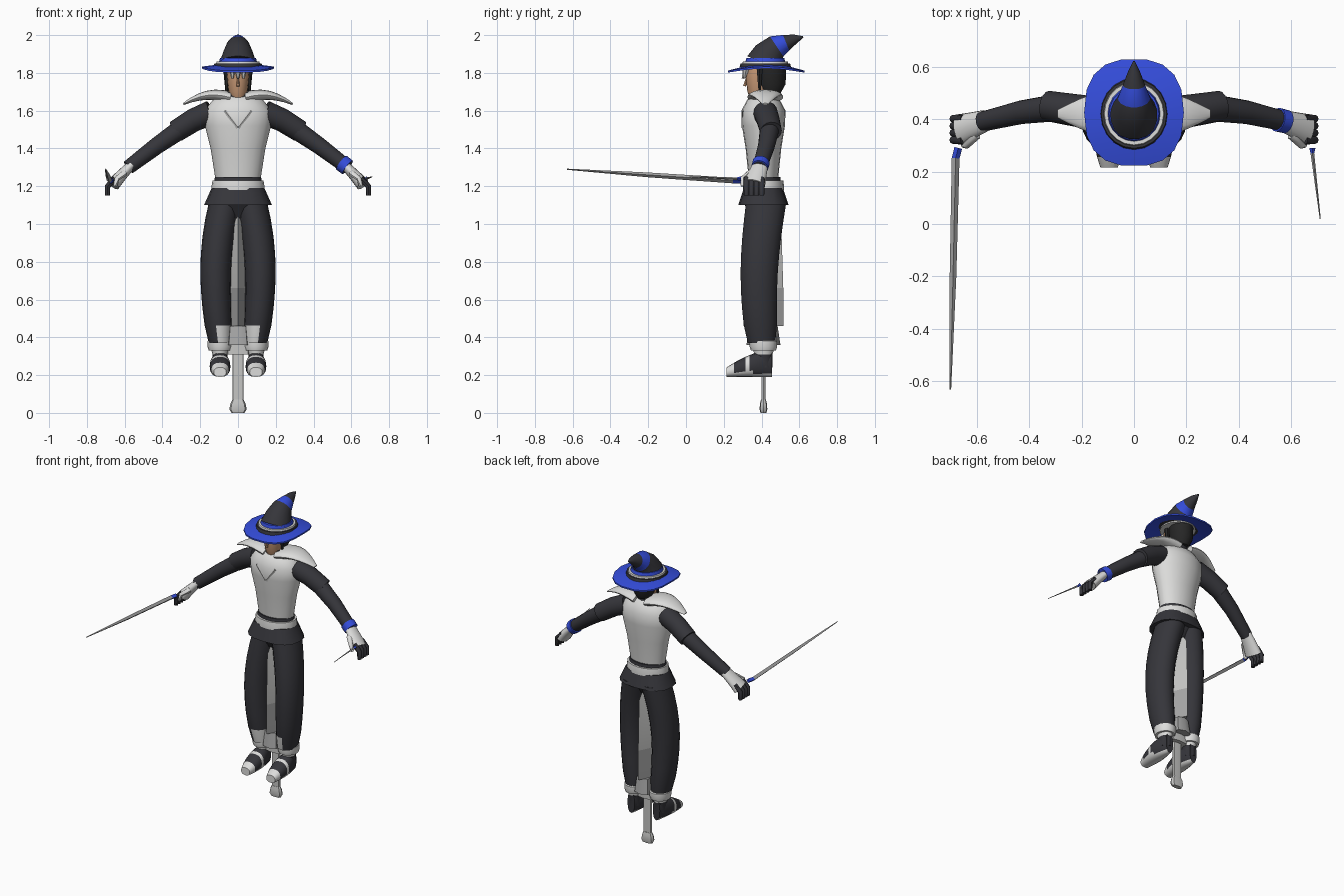
import bpy
import bmesh
import math
from mathutils import Vector

cube = bpy.data.objects.get("Cube")
if cube:
    bpy.data.objects.remove(cube, do_unlink=True)

X, Y, Z = Vector((1, 0, 0)), Vector((0, 1, 0)), Vector((0, 0, 1))
BODY_Y = .41
LEG_X = .095


def material(name, *rgb):
    mat = bpy.data.materials.new(name)
    mat.use_nodes = True
    mat.diffuse_color = (*rgb, 1)
    mat.node_tree.nodes["Principled BSDF"].inputs["Base Color"].default_value = (*rgb, 1)
    return mat


CHARCOAL = material("charcoal cloth", .036, .036, .043)
WHITE = material("white cloth", .72, .72, .71)
BLUE = material("royal blue", .035, .075, .72)
SKIN = material("skin", .58, .32, .18)
HAIR = material("dark hair", .02, .02, .02)
STEEL = material("steel", .38, .38, .38)
PALE = material("pale steel", .56, .56, .55)


def build_mesh(name, loops, segment_mats, rule):
    """Join matching point loops into one closed, smooth surface."""
    bm = bmesh.new()
    slots = list(dict.fromkeys(segment_mats + ([rule[1]] if rule else [])))
    rows = [[bm.verts.new(point) for point in loop] for loop in loops]
    for mat, lower, upper in zip(segment_mats, rows, rows[1:]):
        for k in range(len(lower)):
            face = bm.faces.new((lower[k - 1], lower[k], upper[k], upper[k - 1]))
            face.material_index = slots.index(mat)
    bm.faces.new(rows[0]).material_index = slots.index(segment_mats[0])
    bm.faces.new(rows[-1]).material_index = slots.index(segment_mats[-1])
    bmesh.ops.recalc_face_normals(bm, faces=bm.faces[:])
    if rule:
        for face in bm.faces:
            if rule[0](face.calc_center_median(), face.normal):
                face.material_index = slots.index(rule[1])
    mesh = bpy.data.meshes.new(name)
    bm.to_mesh(mesh)
    bm.free()
    for mat in slots:
        mesh.materials.append(mat)
    mesh.shade_smooth()
    mesh.set_sharp_from_angle(angle=math.radians(45))
    obj = bpy.data.objects.new(name, mesh)
    bpy.context.collection.objects.link(obj)
    return obj


def loft(name, rings, mats, n=16, ref=X, axis=None, power=1, rule=None, mirrored=False):
    """Skin elliptical rings (centre, half_u, half_v); mats is one material or one per segment."""
    segment_mats = mats if isinstance(mats, list) else [mats] * (len(rings) - 1)
    centres = [Vector(ring[0]) for ring in rings]
    loops = []
    for i, (_, half_u, half_v) in enumerate(rings):
        ahead, behind = centres[min(i + 1, len(rings) - 1)], centres[max(i - 1, 0)]
        t = axis or (ahead - behind).normalized()
        u = (ref - ref.dot(t) * t).normalized()
        v = t.cross(u)
        loop = []
        for k in range(n):
            angle = math.tau * k / n
            c, s = [math.copysign(abs(w) ** power, w) for w in (math.cos(angle), math.sin(angle))]
            loop.append(centres[i] + u * c * half_u + v * s * half_v)
        loops.append(loop)
    if not mirrored:
        return build_mesh(name, loops, segment_mats, rule)
    for prefix, side in (("left_", 1), ("right_", -1)):
        sided = [[(p.x * side, p.y, p.z) for p in loop] for loop in loops]
        build_mesh(prefix + name, sided, segment_mats, rule)


def upright(name, profile, mats, depth, x=0, y=BODY_Y, **options):
    """Vertical loft from (z, half_width) pairs; depth is the ratio of depth to width."""
    rings = [((x, y, z), half, half * depth) for z, half in profile]
    return loft(name, rings, mats, axis=Z, **options)


def path(name, points, start, end, mats, flat=1, ease=1, **options):
    """Loft along points, its radius going from start to end; a high ease changes it late."""
    last = len(points) - 1
    radii = [start + (end - start) * (i / last) ** ease for i in range(last + 1)]
    return loft(name, [(p, r, r * flat) for p, r in zip(points, radii)], mats, **options)


def steps(count):
    return [i / count for i in range(count + 1)]


# Torso, waist and belt
upright("torso", [(1.24, .12), (1.4, .145), (1.52, .175), (1.6, .18), (1.66, .13), (1.69, .07)],
        WHITE, depth=.65, n=20)
upright("waist_sash", [(1.2, .13), (1.25, .122)], CHARCOAL, depth=.73, n=20)
upright("belt", [(1.18, .14), (1.2, .14), (1.23, .135)], WHITE, depth=.78, n=20)
upright("hip_skirt", [(1.1, .18), (1.19, .14)], CHARCOAL, depth=.74, power=.8)
upright("pelvis", [(1.03, .08), (1.11, .15)], CHARCOAL, depth=.7)

# Chevron on the chest
path("chest_chevron", [(0, .3, 1.51), (.07, .3, 1.6)], .012, .008, PALE, flat=.5, n=4, mirrored=True)

# Raised shoulder mantle, narrowing to a drooping point
mantle = []
for t in steps(6):
    half = .095 * math.cos(1.4 * t)
    lift = .02 * math.sin(math.pi * t) - .035 * t ** 2
    mantle.append(((.04 + .25 * t, BODY_Y + .01, 1.67 + lift), half, half * .33))
loft("shoulder_mantle", mantle, WHITE, ref=Y, mirrored=True)

# Sleeves, arms and one wristband
shoulder, elbow = Vector((.14, .42, 1.59)), Vector((.33, .45, 1.49))
wrist, knuckle = Vector((.58, .39, 1.3)), Vector((.66, .36, 1.21))
path("short_sleeve", [shoulder, shoulder.lerp(elbow, .5) + Z * .01, elbow], .065, .058, CHARCOAL,
     ref=Y, mirrored=True)
path("arm", [shoulder.lerp(elbow, .8), elbow.lerp(wrist, .4), wrist], .052, .038, CHARCOAL,
     ref=Y, mirrored=True)
path("left_wristband", [elbow.lerp(wrist, .87), wrist], .046, .045, BLUE, ref=Y)

# Gloves with dark fingers
path("glove", [wrist.lerp(elbow, .05), wrist.lerp(knuckle, .5), knuckle], .042, .06, WHITE,
     flat=.6, ref=Y, mirrored=True)
path("thumb", [(.6, .34, 1.27), (.64, .3, 1.24), (.65, .3, 1.2)], .018, .01, WHITE,
     n=8, ref=Z, mirrored=True)
for finger, name in enumerate(("index", "middle", "ring", "little")):
    y = .32 + .027 * finger
    path(name + "_finger", [(.65, y, 1.24), (.69, y, 1.2), (.69, y, 1.15)], .017, .013, CHARCOAL,
         n=8, ref=Y, mirrored=True)

# Bowed trouser legs with a pale shin panel at the front
leg = []
for t in steps(8):
    bow = .025 * math.sin(math.pi * t)
    half = .06 + .028 * t ** .4
    centre = (LEG_X + bow - .03 * t ** 4, BODY_Y - .01 - bow + .025 * t, .37 + .75 * t)
    leg.append((centre, half, half * 1.23))
loft("trouser_leg", leg, CHARCOAL, n=18, axis=Z, mirrored=True,
     rule=(lambda p, normal: p.z < .48 and normal.y < -.3 and abs(p.x) < .12, WHITE))

# Boots: cuff, ankle and a laced shoe with a pale sole and toe
upright("boot_cuff", [(.33, .06), (.35, .066), (.38, .066), (.39, .05)], WHITE, depth=1.1,
        x=LEG_X, mirrored=True)
upright("boot_shaft", [(.24, .04), (.31, .04), (.35, .05)], [CHARCOAL, WHITE], depth=1.2,
        x=LEG_X, mirrored=True)
shoe = []
for t in steps(12):
    height = .07 * math.cos(1.2 * t)
    shoe.append(((LEG_X, .455 - .24 * t, .19 + height), .055 * math.sin(.5 + 2 * t), height))
stripes = [CHARCOAL] * 6 + [WHITE] + [CHARCOAL] * 3 + [WHITE] * 2
loft("shoe", shoe, stripes, axis=-Y, power=.85, mirrored=True,
     rule=(lambda p, normal: p.z < .215, WHITE))

# Neck, face and hair
upright("neck_collar", [(1.66, .07), (1.7, .07)], CHARCOAL, depth=1)
upright("face", [(1.66, .035), (1.7, .05), (1.8, .06), (1.85, .055)], SKIN, depth=1.1, y=.38)
path("nose", [(0, .32, 1.77), (0, .31, 1.73)], .005, .009, SKIN, n=6)
upright("hair", [(1.69, .045), (1.74, .07), (1.85, .075)], HAIR, depth=1.1, y=.45)
path("side_lock", [(.06, .39, 1.82), (.06, .39, 1.69)], .018, .006, HAIR, n=6, mirrored=True)
path("centre_fringe", [(0, .32, 1.83), (0, .3, 1.77)], .02, .006, PALE, n=6)
path("fringe", [(.03, .32, 1.83), (.03, .31, 1.77)], .02, .006, PALE, n=6, mirrored=True)

# Wide hat brim, drooping most at front and back
brim = upright("hat_brim", [(1.84, .08), (1.84, .19), (1.85, .19), (1.85, .08)], BLUE,
               depth=1.08, y=.425, n=18, power=.8)
for vert in brim.data.vertices:
    vert.co.z -= .9 * (vert.co.y - .425) ** 2 + .45 * vert.co.x ** 2

# Hat lining and bands
for name, low, half, mat in (("hat_lining", 1.82, .11, WHITE), ("hat_outer_ring", 1.83, .13, CHARCOAL),
                             ("hat_trim", 1.84, .118, WHITE), ("hat_band", 1.86, .1, BLUE)):
    upright(name, [(low, half), (low + .02, half - .005)], mat, depth=1.05, y=.42, n=20)

# Crown bending backwards
bend = [(.42, 1.85), (.44, 1.9), (.48, 1.94), (.53, 1.96), (.58, 1.98), (.62, 1.99)]
path("hat_crown", [(0, y, z) for y, z in bend], .1, .004,
     [CHARCOAL, CHARCOAL, BLUE, CHARCOAL, CHARCOAL], flat=1.05, n=18)

# Great sword standing point up between the legs
upright("great_sword_blade", [(.46, .05), (.66, .05), (1, .045), (1.1, .01)],
        [STEEL, PALE, PALE], depth=2.1, n=4)
upright("great_sword_collar", [(.36, .06), (.46, .05)], STEEL, depth=1.5, n=8, power=.6)
upright("great_sword_guard", [(.31, .065), (.36, .065)], PALE, depth=.6, n=8, power=.6)
upright("great_sword_grip", [(.05, .03), (.33, .03)], PALE, depth=.35, n=8, power=.4)
upright("great_sword_pommel", [(0, .035), (.02, .046), (.05, .04), (.07, .03)], PALE,
        depth=.45, n=8, power=.6)

# Hand blades with short blue grips
path("long_blade", [(-.67, .29, 1.23), (-.68, .25, 1.23), (-.69, -.2, 1.26), (-.7, -.63, 1.29)],
     .015, .003, [BLUE, STEEL, STEEL], ease=4, n=4)
path("short_blade", [(.68, .29, 1.24), (.68, .27, 1.24), (.71, .02, 1.25)], .012, .002,
     [BLUE, STEEL], n=4)
